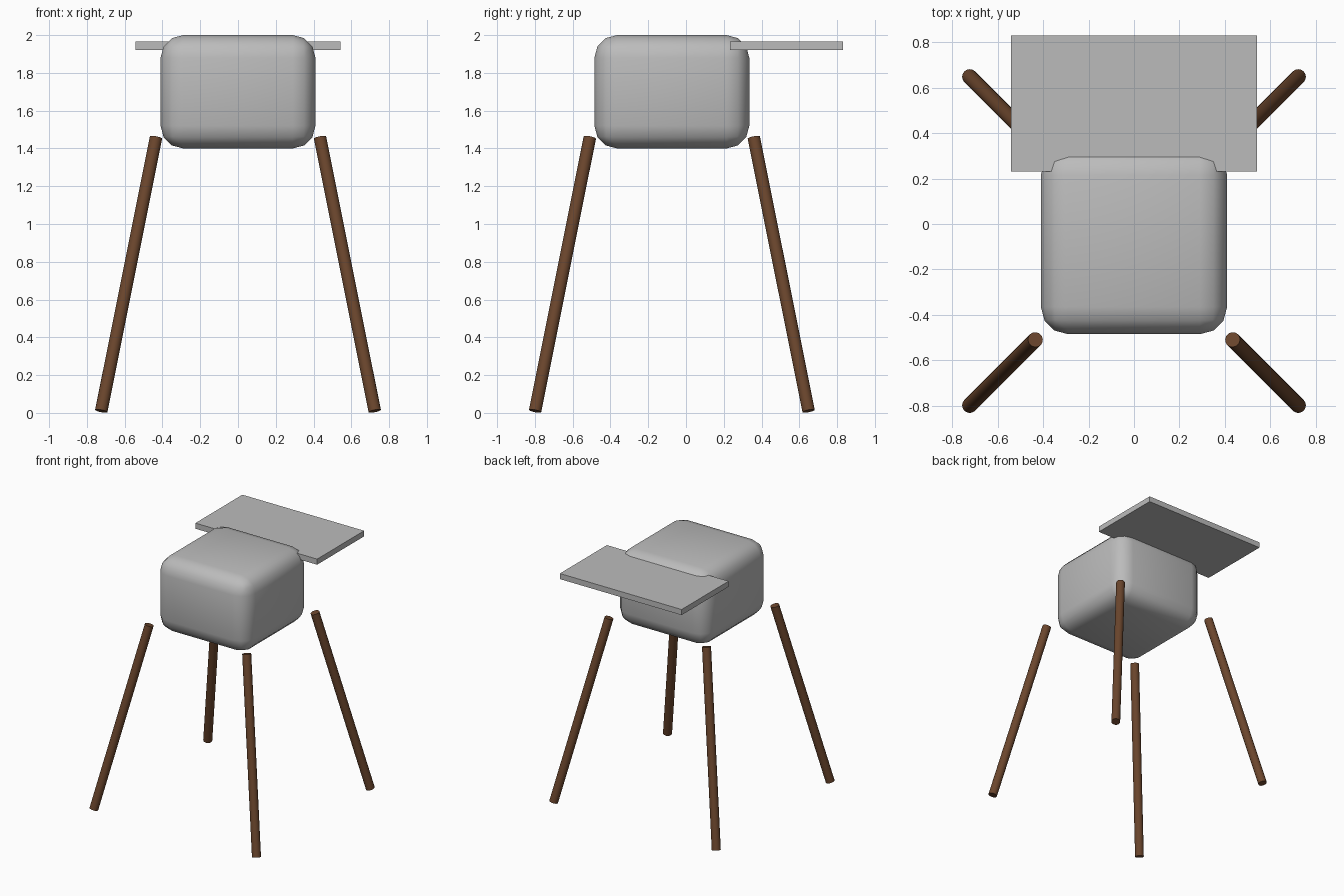
import bpy
import math
from mathutils import Vector

cube = bpy.data.objects.get("Cube")
if cube:
    bpy.data.objects.remove(cube, do_unlink=True)


def make_material(name, rgb):
    mat = bpy.data.materials.new(name)
    mat.use_nodes = True
    color = (*rgb, 1)
    mat.diffuse_color = color
    mat.node_tree.nodes["Principled BSDF"].inputs["Base Color"].default_value = color
    return mat


def finish(obj, name, mat):
    obj.name = name
    obj.data.materials.append(mat)
    return obj


def add_box(name, low, high, mat):
    low, high = Vector(low), Vector(high)
    bpy.ops.mesh.primitive_cube_add(size=1, location=(low + high) / 2)
    obj = bpy.context.object
    obj.scale = high - low
    bpy.ops.object.transform_apply(location=False, rotation=False, scale=True)
    return finish(obj, name, mat)


def add_rod(name, bottom, top, radius, mat):
    bottom, top = Vector(bottom), Vector(top)
    axis = top - bottom
    bpy.ops.mesh.primitive_cylinder_add(vertices=32, radius=radius, depth=axis.length,
                                        location=(bottom + top) / 2)
    obj = bpy.context.object
    obj.rotation_euler = axis.to_track_quat("Z", "Y").to_euler()
    bpy.ops.object.shade_smooth_by_angle(angle=math.radians(30))
    return finish(obj, name, mat)


grey = make_material("light grey", (0.5, 0.5, 0.5))
brown = make_material("wood brown", (0.147, 0.061, 0.026))

# Rounded body
body = add_box("body", (-0.41, -0.485, 1.4), (0.41, 0.335, 2.0), grey)
bevel = body.modifiers.new("rounded edges", "BEVEL")
bevel.width = 0.12
bevel.segments = 3
bpy.ops.object.shade_smooth()

# Flat panel through the upper back edge
add_box("back_panel", (-0.542, 0.232, 1.92), (0.542, 0.83, 1.965), grey)

# Four splayed legs around the body centre
center_y = -0.075
for side, sx in (("left", 1), ("right", -1)):
    for end, sy in (("front", -1), ("back", 1)):
        add_rod(f"{end}_{side}_leg",
                (0.724 * sx, center_y + 0.724 * sy, 0.01),
                (0.434 * sx, center_y + 0.434 * sy, 1.458), 0.033, brown)
